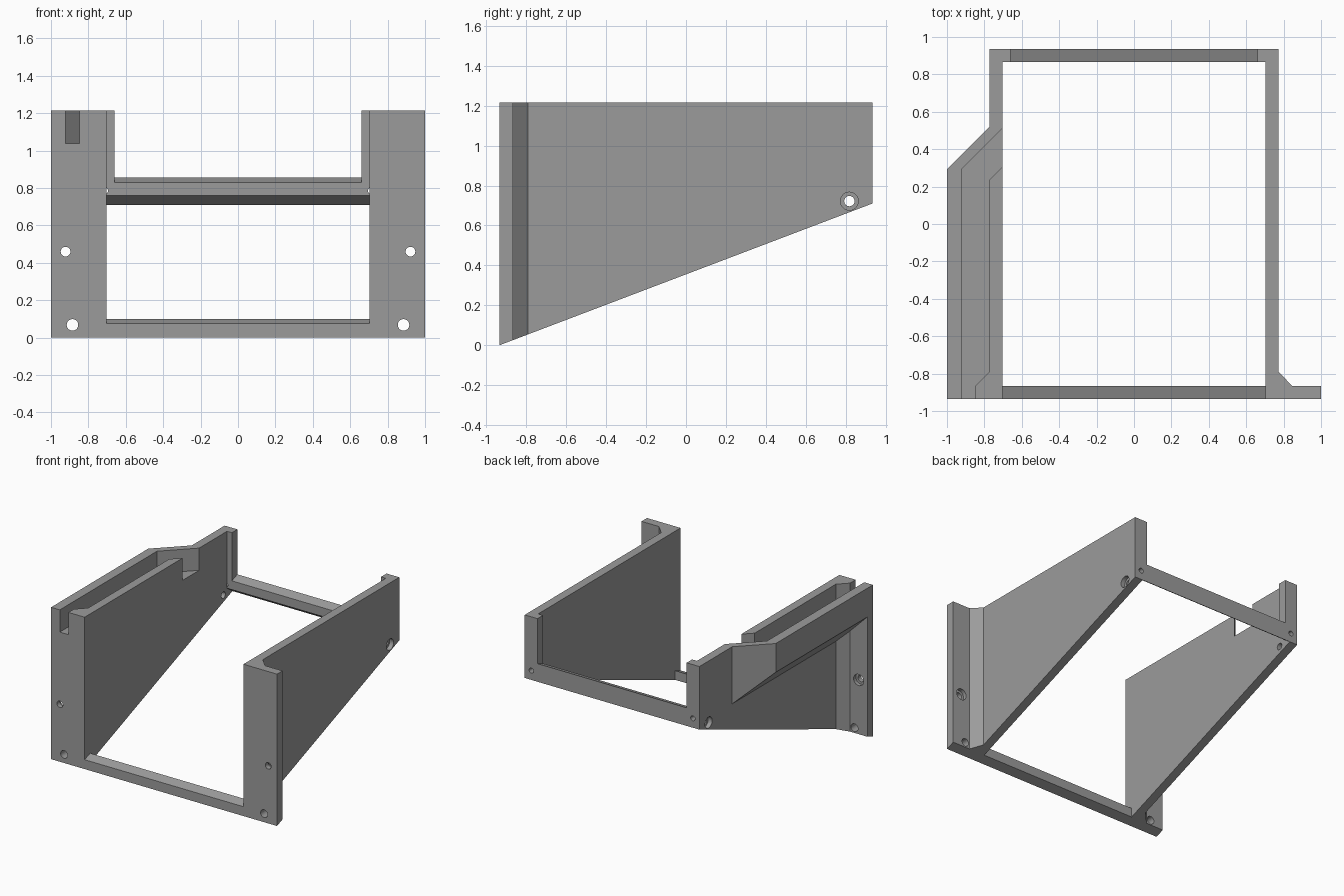
import bpy, bmesh, math
from mathutils import Vector

if "Cube" in bpy.data.objects:
    bpy.data.objects.remove(bpy.data.objects["Cube"])

TOP, SLOPE = 1.215, 0.38          # overall height, rise of the slanted underside
FRONT, BACK, T = -0.935, 0.935, 0.07
INNER, OUTER = 0.703, 0.773       # side wall faces

grey = bpy.data.materials.new("grey")
grey.diffuse_color = (0.33, 0.33, 0.33, 1)
grey.use_nodes = True
grey.node_tree.nodes["Principled BSDF"].inputs["Base Color"].default_value = grey.diffuse_color


def prism(name, pts, lo, hi, axis="z", cuts=()):
    """Extrude a closed profile along an axis, then slice off what lies beyond each cut plane."""
    place = {"z": lambda a, b, c: (a, b, c), "x": lambda a, b, c: (c, a, b),
             "y": lambda a, b, c: (a, c, b)}[axis]
    bm = bmesh.new()
    face = bm.faces.new([bm.verts.new(place(a, b, lo)) for a, b in pts])
    new = bmesh.ops.extrude_face_region(bm, geom=[face])["geom"]
    move = Vector(place(0, 0, hi - lo))
    bmesh.ops.translate(bm, vec=move, verts=[v for v in new if isinstance(v, bmesh.types.BMVert)])
    for co, no in cuts:
        geom = bm.verts[:] + bm.edges[:] + bm.faces[:]
        res = bmesh.ops.bisect_plane(bm, geom=geom, plane_co=co, plane_no=no, clear_outer=True)
        rim = [e for e in res["geom_cut"] if isinstance(e, bmesh.types.BMEdge)]
        bmesh.ops.contextual_create(bm, geom=rim)
    bmesh.ops.recalc_face_normals(bm, faces=bm.faces[:])
    me = bpy.data.meshes.new(name)
    bm.to_mesh(me)
    bm.free()
    me.materials.append(grey)
    ob = bpy.data.objects.new(name, me)
    bpy.context.collection.objects.link(ob)
    return ob


def circle(a, b, r, n=24):
    return [(a + r * math.cos(2 * math.pi * i / n), b + r * math.sin(2 * math.pi * i / n))
            for i in range(n)]


def combine(ob, others, mode):
    """Apply booleans with helper solids, then remove the helpers."""
    for other in others:
        mod = ob.modifiers.new(mode.lower(), "BOOLEAN")
        mod.operation, mod.object, mod.solver = mode, other, "EXACT"
        bpy.context.view_layer.objects.active = ob
        bpy.ops.object.modifier_apply(modifier=mod.name)
        bpy.data.objects.remove(other)


under = ((0, FRONT, 0), (0, SLOPE, -1))


def back_hole(s):
    return prism("cutter", circle(s * 0.715, 0.785, 0.02), BACK - T, BACK + 0.1, "y")


def side(name, s):
    # wall with front mounting flange and corner gusset
    plan = [(INNER, FRONT), (1, FRONT), (1, FRONT + T), (0.845, FRONT + T),
            (OUTER, -0.79), (OUTER, BACK), (INNER, BACK)]
    ob = prism(name, [(s * x, y) for x, y in plan], -0.1, TOP, "z", [under])
    # lip at the back corner
    lip = [(BACK - T, 0.83), (BACK, 0.855), (BACK, TOP), (BACK - T, TOP)]
    combine(ob, [prism("lip", lip, *sorted((s * 0.66, s * (INNER + 0.02))), "x")], "UNION")
    if s < 0:
        # outer channel with a 45 degree underside, and its open slot
        chan = [(-1, FRONT + 0.01), (-0.75, FRONT + 0.01), (-0.75, 0.543), (-1, 0.293)]
        combine(ob, [prism("channel", chan, 0.6, TOP, "z", [((-1, 0, 0.985), (-1, 0, -1))])], "UNION")
        slot = [(-0.923, -1.1), (-0.847, -1.1), (-0.847, FRONT + T), (OUTER * -1, -0.79),
                (-OUTER, 0.235), (-INNER, 0.305), (-0.6, 0.408), (-0.6, 0.616), (-0.923, 0.293)]
        combine(ob, [prism("slot", slot, 1.037, TOP + 0.2)], "DIFFERENCE")
    # screw holes through the flange, wall and back corner
    cutters = [prism("cutter", circle(s * 0.922, 0.46, 0.026), -1.1, -0.8, "y"),
               prism("cutter", circle(s * 0.922, 0.46, 0.045), FRONT + 0.04, -0.8, "y"),
               prism("cutter", circle(s * 0.885, 0.068, 0.031), -1.1, -0.8, "y"),
               prism("cutter", circle(0.818, 0.722, 0.026), *sorted((s * 0.6, s * 0.9)), "x"),
               prism("cutter", circle(0.818, 0.722, 0.045), *sorted((s * 0.738, s * 0.9)), "x"),
               back_hole(s)]
    combine(ob, cutters, "DIFFERENCE")
    return ob


side("left_side", -1)
side("right_side", 1)

# cross rails between the sides
prism("front_rail", [(FRONT, 0), (FRONT + T, SLOPE * T), (FRONT + T, 0.1), (FRONT, 0.075)],
      -INNER, INNER, "x")
back = prism("back_rail", [(BACK - T, 0.76), (BACK, 0.71), (BACK, 0.855), (BACK - T, 0.83)],
             -INNER, INNER, "x")
combine(back, [back_hole(-1), back_hole(1)], "DIFFERENCE")
